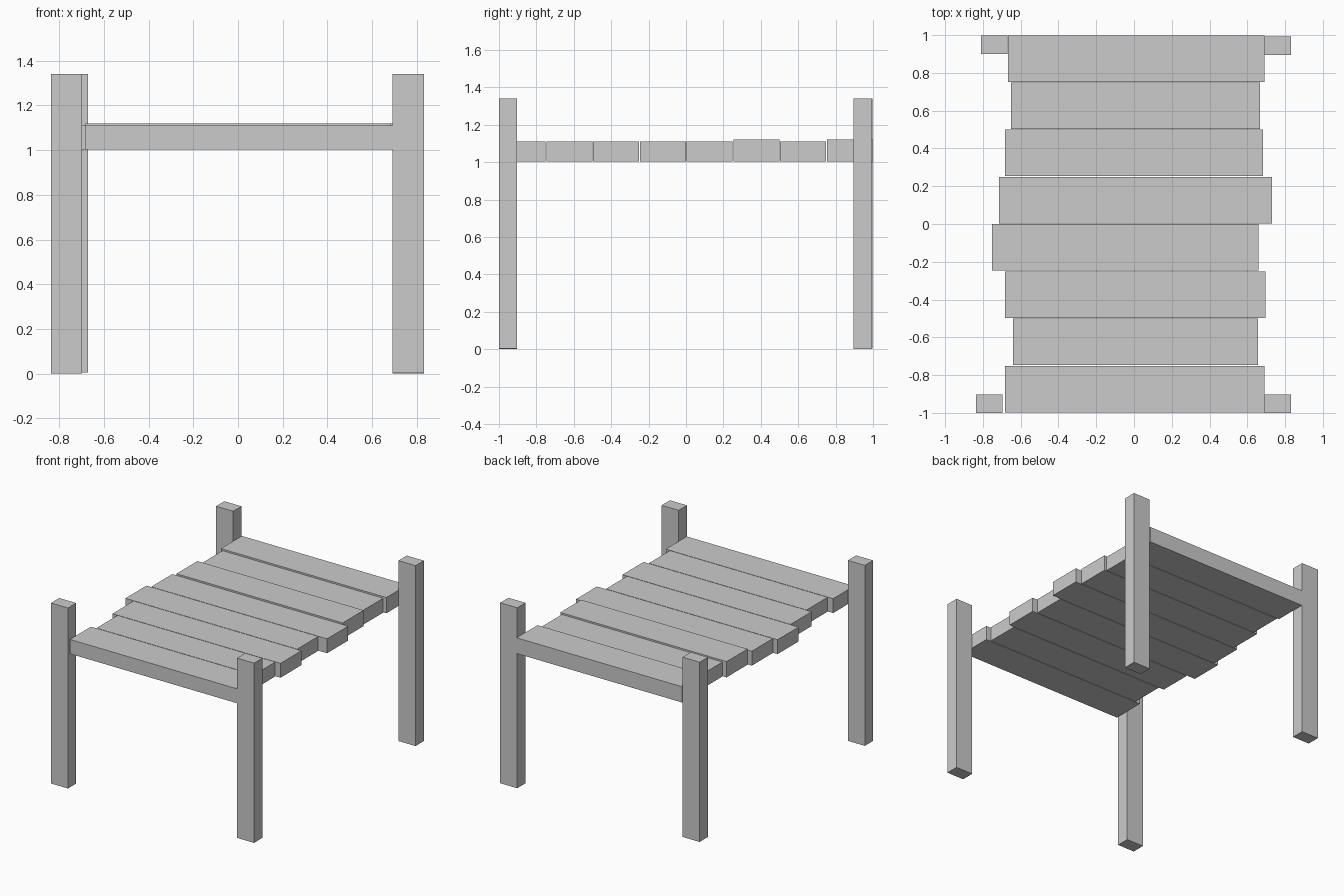
import bpy

if "Cube" in bpy.data.objects:
    bpy.data.objects.remove(bpy.data.objects["Cube"])


def box(name, x0, x1, y0, y1, z0, z1):
    bpy.ops.mesh.primitive_cube_add(
        size=1, location=((x0 + x1) / 2, (y0 + y1) / 2, (z0 + z1) / 2))
    ob = bpy.context.object
    ob.name = name
    ob.scale = (x1 - x0, y1 - y0, z1 - z0)
    bpy.ops.object.transform_apply(location=False, rotation=False, scale=True)
    return ob


# Corner posts: left edge, front edge, foot height
POST_X, POST_Y, POST_TOP = 0.14, 0.097, 1.34
posts = {
    "front_left_post": (-0.837, -1.0, 0.0),
    "front_right_post": (0.692, -1.0, 0.005),
    "back_left_post": (-0.81, 0.9, 0.005),
    "back_right_post": (0.692, 0.895, 0.0),
}
for name, (x, y, z) in posts.items():
    box(name, x, x + POST_X, y, y + POST_Y, z, POST_TOP)

# Uneven deck planks from front to back: left end, right end, top
planks = [
    (-0.683, 0.692, 1.11),
    (-0.64, 0.656, 1.11),
    (-0.683, 0.697, 1.11),
    (-0.752, 0.659, 1.11),
    (-0.715, 0.73, 1.11),
    (-0.683, 0.683, 1.12),
    (-0.652, 0.668, 1.11),
    (-0.667, 0.692, 1.12),
]
PITCH, PLANK_W = 0.25, 0.244
for i, (x0, x1, top) in enumerate(planks):
    y = -0.997 + i * PITCH
    box(f"plank_{i + 1}", x0, x1, y, y + PLANK_W + 0.002, 1.003, top)
